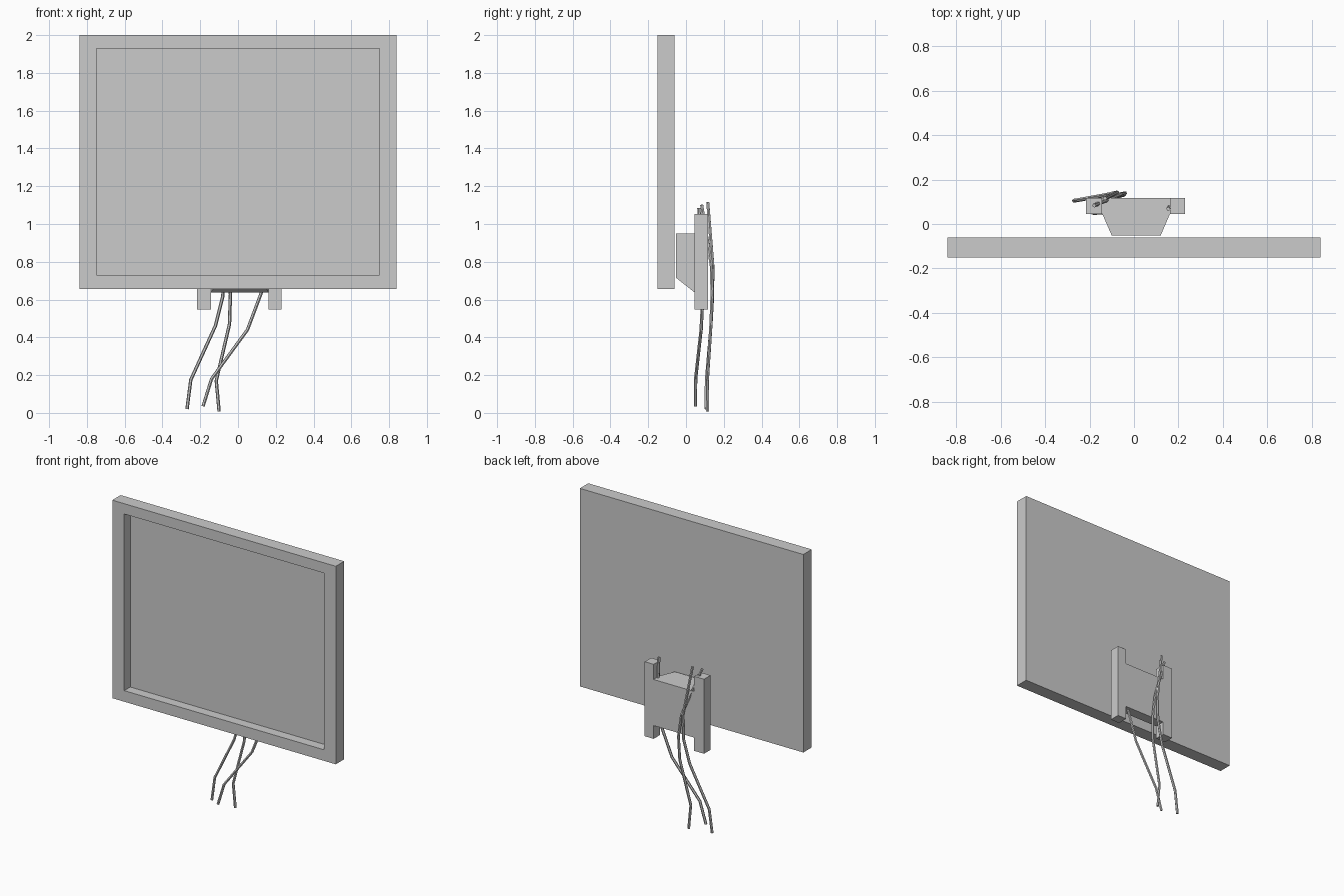
import bpy, bmesh

if "Cube" in bpy.data.objects:
    bpy.data.objects.remove(bpy.data.objects["Cube"])


def make_object(name, bm):
    bmesh.ops.recalc_face_normals(bm, faces=bm.faces)
    mesh = bpy.data.meshes.new(name)
    bm.to_mesh(mesh)
    bm.free()
    obj = bpy.data.objects.new(name, mesh)
    bpy.context.collection.objects.link(obj)
    return obj


def loft(name, rings):
    """Rectangular rings (x0, x1, y, z0, z1) joined front to back and capped."""
    bm = bmesh.new()
    loops = [[bm.verts.new(p) for p in
              ((x0, y, z0), (x1, y, z0), (x1, y, z1), (x0, y, z1))]
             for x0, x1, y, z0, z1 in rings]
    for a, b in zip(loops, loops[1:]):
        for i in range(4):
            j = (i + 1) % 4
            bm.faces.new((a[i], a[j], b[j], b[i]))
    bm.faces.new(loops[0])
    bm.faces.new(loops[-1])
    return make_object(name, bm)


def cable(name, points, radius=0.009):
    curve = bpy.data.curves.new(name, 'CURVE')
    curve.dimensions = '3D'
    curve.bevel_depth = radius
    curve.bevel_resolution = 1
    curve.use_fill_caps = True
    spline = curve.splines.new('POLY')
    spline.points.add(len(points) - 1)
    for p, co in zip(spline.points, points):
        p.co = (*co, 1)
    spline.use_smooth = False
    obj = bpy.data.objects.new(name, curve)
    bpy.context.collection.objects.link(obj)


# Panel with recessed screen: back face, outer front rim, inner rim, recess floor
loft("screen_panel", [(-0.84, 0.84, -0.06, 0.655, 2.0),
                      (-0.84, 0.84, -0.15, 0.655, 2.0),
                      (-0.75, 0.75, -0.15, 0.73, 1.93),
                      (-0.75, 0.75, -0.085, 0.73, 1.93)])

# Bracket body, tapering toward the panel
loft("bracket_body", [(-0.10, 0.12, -0.052, 0.715, 0.95),
                      (-0.143, 0.162, 0.046, 0.637, 0.95),
                      (-0.143, 0.162, 0.116, 0.637, 0.95)])

# Side rails of the bracket
for side, x0, x1 in (("left", -0.217, -0.143), ("right", 0.162, 0.229)):
    loft("bracket_rail_" + side, [(x0, x1, 0.046, 0.547, 1.053),
                                  (x0, x1, 0.116, 0.547, 1.053)])

# Hanging cables
cable("cable_outer", [(-0.13, 0.115, 1.115), (-0.075, 0.142, 0.78),
                      (-0.08, 0.141, 0.62), (-0.12, 0.132, 0.46),
                      (-0.25, 0.108, 0.175), (-0.27, 0.105, 0.02)])
cable("cable_middle", [(-0.18, 0.083, 1.10), (-0.06, 0.134, 0.78),
                       (-0.04, 0.138, 0.63), (-0.045, 0.132, 0.47),
                       (-0.115, 0.113, 0.17), (-0.10, 0.114, 0.008)])
cable("cable_inner", [(0.155, 0.068, 1.085), (0.16, 0.085, 0.76),
                      (0.125, 0.09, 0.64), (0.05, 0.08, 0.44),
                      (-0.14, 0.051, 0.18), (-0.185, 0.05, 0.035)])
